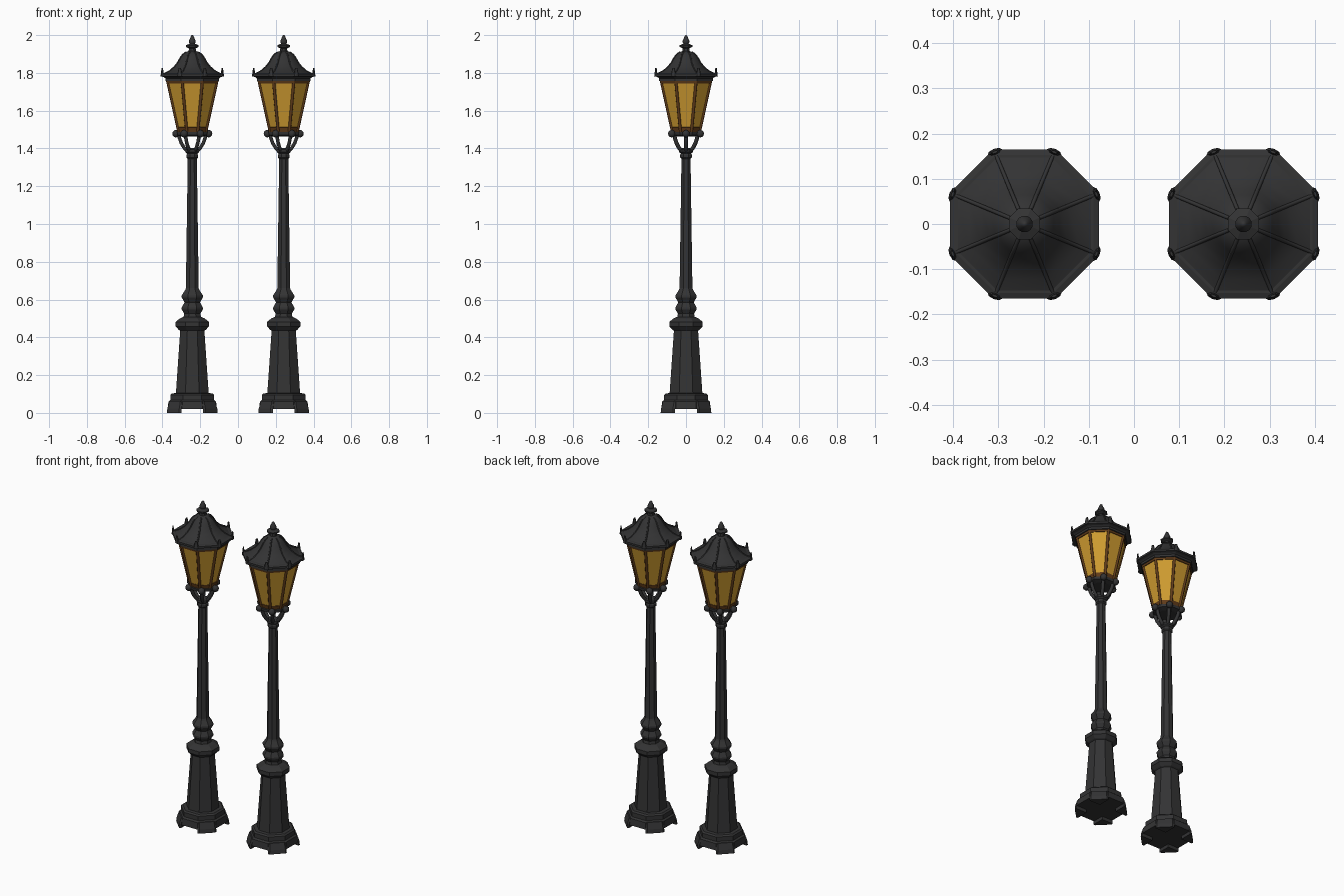
import bpy, bmesh, math
from mathutils import Vector, Matrix

if "Cube" in bpy.data.objects:
    bpy.data.objects.remove(bpy.data.objects["Cube"])

OCT = math.cos(math.pi / 8)


def material(name, col):
    m = bpy.data.materials.new(name)
    m.diffuse_color = (*col, 1)
    m.use_nodes = True
    m.node_tree.nodes["Principled BSDF"].inputs["Base Color"].default_value = m.diffuse_color
    return m


IRON = material("dark_iron", (0.033, 0.033, 0.034))
GLASS = material("amber_glass", (0.62, 0.33, 0.03))
BROWN = material("brown_frame", (0.12, 0.045, 0.01))


def finish(bm, name, mat, x, smooth=None):
    me = bpy.data.meshes.new(name)
    bmesh.ops.recalc_face_normals(bm, faces=bm.faces)
    bm.to_mesh(me)
    bm.free()
    ob = bpy.data.objects.new(name, me)
    bpy.context.collection.objects.link(ob)
    me.materials.append(mat)
    ob.location.x = x
    if smooth:
        bpy.ops.object.select_all(action='DESELECT')
        ob.select_set(True)
        bpy.context.view_layer.objects.active = ob
        bpy.ops.object.shade_smooth_by_angle(angle=math.radians(smooth))
    return ob


def lathe(name, profile, mat, x, sides=8, smooth=None):
    """Revolve (flat-to-flat half width, z) points into a closed solid with flats on the axes."""
    bm = bmesh.new()
    rings = []
    for r, z in profile:
        r /= math.cos(math.pi / sides)
        rings.append([bm.verts.new((r * math.cos((i + .5) * math.tau / sides),
                                    r * math.sin((i + .5) * math.tau / sides), z)) for i in range(sides)])
    for a, b in zip(rings, rings[1:]):
        for i in range(sides):
            j = (i + 1) % sides
            bm.faces.new((a[i], a[j], b[j], b[i]))
    bm.faces.new(rings[0])
    bm.faces.new(rings[-1])
    return finish(bm, name, mat, x, smooth)


def polar(r, ang, z):
    return Vector((r * math.cos(ang), r * math.sin(ang), z))


def tubes(name, paths, radius, mat, x, res=1):
    """Sweep a small round section along each path."""
    cu = bpy.data.curves.new(name, 'CURVE')
    cu.dimensions = '3D'
    cu.bevel_depth = radius
    cu.bevel_resolution = res
    cu.use_fill_caps = True
    for path in paths:
        sp = cu.splines.new('POLY')
        sp.points.add(len(path) - 1)
        for p, co in zip(sp.points, path):
            p.co = (*co, 1)
    tmp = bpy.data.objects.new(name + "_path", cu)
    bpy.context.collection.objects.link(tmp)
    bpy.context.view_layer.update()
    me = bpy.data.meshes.new_from_object(tmp.evaluated_get(bpy.context.evaluated_depsgraph_get()))
    bpy.data.objects.remove(tmp)
    bm = bmesh.new()
    bm.from_mesh(me)
    bpy.data.meshes.remove(me)
    for f in bm.faces:
        f.material_index = 0
    return finish(bm, name, mat, x, 65)


def lamp(x):
    corners = [(i + .5) * math.tau / 8 for i in range(8)]

    # four corner feet leaving a cross-shaped gap below the base
    bm = bmesh.new()
    foot = ((.058, .058), (.134, .058), (.134, .07), (.07, .134), (.058, .134))
    for sx in (-1, 1):
        for sy in (-1, 1):
            rings = [[bm.verts.new((sx * a * k, sy * b * k, z)) for a, b in foot]
                     for z, k in ((0, 1), (.024, .985), (.062, .9))]
            bm.faces.new(rings[0])
            bm.faces.new(rings[-1])
            for lo, hi in zip(rings, rings[1:]):
                for i in range(5):
                    j = (i + 1) % 5
                    bm.faces.new((lo[i], lo[j], hi[j], hi[i]))
    finish(bm, "feet", IRON, x)

    # plinth, pedestal and pole
    lathe("plinth", [(.131, .02), (.126, .06), (.116, .068), (.116, .095), (.107, .103), (.085, .105)], IRON, x)
    lathe("pedestal", [(.087, .1), (.064, .435), (.072, .44), (.088, .458), (.088, .482),
                       (.066, .5), (.048, .508)], IRON, x)
    lathe("pole", [(.048, .5), (.043, .525), (.056, .548), (.056, .558), (.041, .585), (.056, .612),
                   (.056, .622), (.038, .65), (.034, .66), (.024, 1.345), (.031, 1.352), (.031, 1.366),
                   (.027, 1.372), (.036, 1.38), (.036, 1.394), (.018, 1.402)], IRON, x)

    # curved bracket arms with round knobs
    arms = [i * math.tau / 6 for i in range(6)]
    shape = ((.024, 1.385), (.042, 1.402), (.058, 1.428), (.068, 1.455), (.072, 1.485))
    tubes("bracket_arms", [[polar(r, a, z) for r, z in shape] for a in arms], .0105, IRON, x)
    bm = bmesh.new()
    for a in arms:
        made = bmesh.ops.create_uvsphere(bm, u_segments=10, v_segments=6, radius=.02)
        bmesh.ops.translate(bm, verts=made['verts'], vec=polar(.087, a, 1.478))
    finish(bm, "knobs", IRON, x, 60)

    # lantern
    lathe("lantern_floor", [(.05, 1.462), (.078, 1.47), (.08, 1.486), (.07, 1.49)], IRON, x)
    lathe("lantern_sill", [(.074, 1.486), (.08, 1.512), (.07, 1.514)], BROWN, x)
    lathe("glass", [(.073, 1.49), (.134, 1.765)], GLASS, x)
    tubes("glazing_bars", [[polar(.0715 / OCT, a, 1.49), polar(.132 / OCT, a, 1.765)] for a in corners],
          .0085, BROWN, x, 1)

    # eave and flared roof
    lathe("lantern_head", [(.126, 1.745), (.134, 1.745), (.137, 1.756), (.126, 1.756)], BROWN, x)
    lathe("eave", [(.134, 1.755), (.142, 1.758), (.142, 1.771), (.152, 1.778), (.165, 1.782),
                   (.165, 1.794), (.153, 1.798)], IRON, x)
    roof = [(.155, 1.794), (.122, 1.81), (.096, 1.832), (.077, 1.856), (.064, 1.88),
            (.051, 1.898), (.033, 1.911)]
    lathe("roof", roof + [(.02, 1.915)], IRON, x, smooth=50)
    tubes("roof_ribs", [[polar(r / OCT - .001, a, z - .001) for r, z in roof] for a in corners],
          .0045, IRON, x)

    # upright spikes, broad along the rim, on the eave corners
    bm = bmesh.new()
    for a in corners:
        made = bmesh.ops.create_cone(bm, cap_ends=True, segments=8, radius1=.01, radius2=.004, depth=.045)
        bmesh.ops.scale(bm, verts=made['verts'], vec=(.75, 1.7, 1))
        bmesh.ops.rotate(bm, verts=made['verts'], matrix=Matrix.Rotation(a, 3, 'Z'))
        bmesh.ops.translate(bm, verts=made['verts'], vec=polar(.172, a, 1.803))
    finish(bm, "eave_spikes", IRON, x)

    # finial
    lathe("finial_collar", [(.02, 1.905), (.018, 1.93), (.034, 1.938), (.034, 1.946), (.016, 1.954)], IRON, x)
    lathe("finial_tip", [(.012, 1.95), (.018, 1.962), (.018, 1.97), (.012, 1.982), (.007, 1.996), (.002, 2.0)],
          IRON, x, 12, 50)


for px in (-.242, .242):
    lamp(px)
